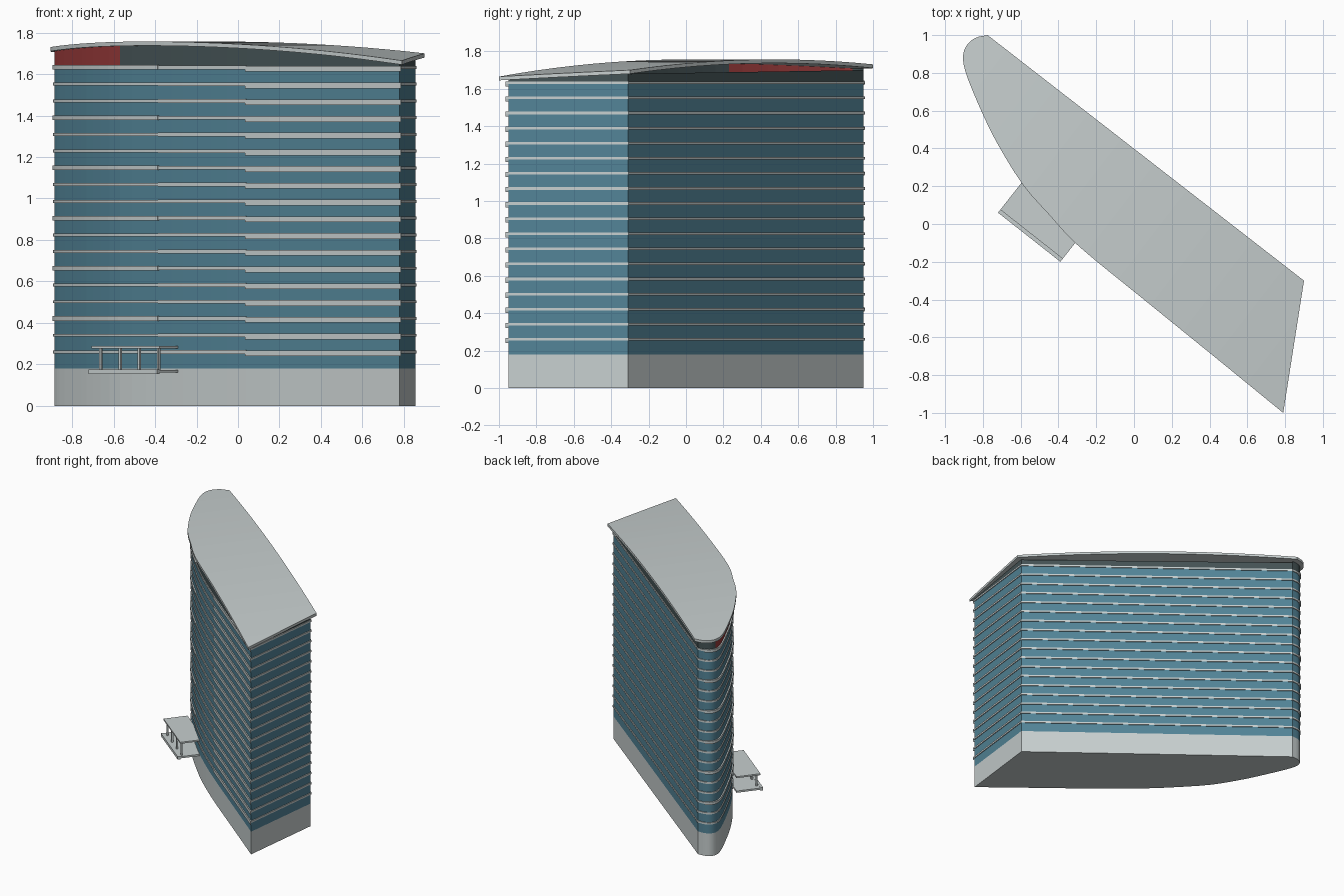
import bpy, bmesh, math
from mathutils import Vector

cube = bpy.data.objects.get("Cube")
if cube:
    bpy.data.objects.remove(cube)


def material(name, rgb):
    m = bpy.data.materials.new(name)
    m.use_nodes = True
    m.diffuse_color = (*rgb, 1)
    m.node_tree.nodes["Principled BSDF"].inputs["Base Color"].default_value = (*rgb, 1)
    return m


LIGHT = material("pale_concrete", (0.57, 0.62, 0.62))
GLASS = material("blue_glass", (0.085, 0.23, 0.31))
DARK = material("dark_slate", (0.058, 0.085, 0.09))
RED = material("red_panel", (0.30, 0.04, 0.04))

STEPS = 3


def spline(ctrl):
    """Catmull-Rom curve with STEPS points per span."""
    p = [Vector(c) for c in ctrl]
    p = [p[0] * 2 - p[1]] + p + [p[-1] * 2 - p[-2]]
    out = []
    for a, b, c, d in zip(p, p[1:], p[2:], p[3:]):
        for k in range(STEPS):
            t = k / STEPS
            out.append(0.5 * (2 * b + (c - a) * t + (2 * a - 5 * b + 4 * c - d) * t ** 2
                              + (3 * b - a - 3 * c + d) * t ** 3))
    return out + [p[-2]]


def offset(pts, dist):
    """Push a closed clockwise outline outwards with mitred corners."""
    out = []
    for i, p in enumerate(pts):
        d1 = (p - pts[i - 1]).normalized()
        d2 = (pts[(i + 1) % len(pts)] - p).normalized()
        n1, n2 = Vector((-d1.y, d1.x)), Vector((-d2.y, d2.x))
        out.append(p + (n1 + n2) * dist / (1 + n1.dot(n2)))
    return out


def add_prism(bm, pts, z0, z1):
    n = len(pts)
    low = [bm.verts.new((p.x, p.y, z0)) for p in pts]
    top = [bm.verts.new((p.x, p.y, z1)) for p in pts]
    bm.faces.new(low)
    bm.faces.new(top[::-1])
    for i in range(n):
        j = (i + 1) % n
        bm.faces.new((low[i], top[i], top[j], low[j]))


def finish(name, bm, *mats, recalc=True):
    if recalc:
        bmesh.ops.recalc_face_normals(bm, faces=bm.faces)
    me = bpy.data.meshes.new(name)
    bm.to_mesh(me)
    bm.free()
    for m in mats:
        me.materials.append(m)
    ob = bpy.data.objects.new(name, me)
    bpy.context.scene.collection.objects.link(ob)
    return ob


def prisms(name, pts, levels, mat):
    bm = bmesh.new()
    for z0, z1 in levels:
        add_prism(bm, pts, z0, z1)
    return finish(name, bm, mat)


# Plan outlines: curved front and rounded end, then the straight back and end walls
body = spline([(0.78, -0.95), (0.41, -0.655), (0.04, -0.36), (-0.20, -0.155), (-0.38, 0.02),
               (-0.57, 0.23), (-0.70, 0.44), (-0.78, 0.60), (-0.86, 0.78), (-0.885, 0.87),
               (-0.87, 0.92), (-0.83, 0.945), (-0.77, 0.95)]) + [Vector((0.855, -0.31))]
roof_plan = spline([(0.79, -1.0), (0.41, -0.69), (0.04, -0.39), (-0.29, -0.12), (-0.45, 0.05),
                    (-0.59, 0.21), (-0.72, 0.42), (-0.80, 0.58), (-0.88, 0.77), (-0.905, 0.87),
                    (-0.89, 0.94), (-0.84, 0.985), (-0.775, 1.0)]) + [Vector((0.90, -0.30))]
LONG = Vector((-0.79, 0.61))
BASE_TOP, GLASS_TOP, ROOF_THICK = 0.18, 1.636, 0.02


def roof_z(p):
    return 1.757 - 0.036 * (LONG.dot(p) - 0.365) ** 2


# Base and glazed tower
prisms("base", body, [(0, BASE_TOP)], LIGHT)
prisms("glass_tower", body, [(BASE_TOP, GLASS_TOP)], GLASS)

# Floor slabs, with deeper bands on part of the front
floors = [0.26 + 0.0807 * i for i in range(18)]
prisms("floor_slabs", offset(body, 0.006), [(z - 0.007, z + 0.007) for z in floors], LIGHT)


def band(name, first, last, out, levels):
    outer = offset(body, out)[first:last + 1]
    inner = offset(body, -0.01)[first:last + 1]
    prisms(name, outer + inner[::-1], levels, LIGHT)


band("front_spandrels", 0, 2 * STEPS, 0.008, [(z - 0.020, z + 0.008) for z in floors])
band("front_middle_slabs", 2 * STEPS, 4 * STEPS, 0.007, [(z - 0.009, z + 0.009) for z in floors])
band("curved_balconies", 4 * STEPS, 11 * STEPS, 0.010,
     [(z - 0.011, z + 0.011) for z in floors[2::3]])

# Crown wall under the roof, with one red stretch on the curve
bm = bmesh.new()
BACK = len(body) - 2
for i, p in enumerate(body):
    q = body[(i + 1) % len(body)]
    tops = [roof_z(v) - ROOF_THICK / 2 for v in (p, q)]
    if i == BACK:
        tops = [1.70, 1.68]
    f = bm.faces.new([bm.verts.new((v.x, v.y, z)) for v, z in
                      ((p, GLASS_TOP), (p, tops[0]), (q, tops[1]), (q, GLASS_TOP))])
    f.material_index = int(5 * STEPS < i + 0.5 and i < 9 * STEPS + 1)
    f.normal_update()
    if f.normal.xy.dot(Vector((p.y - q.y, q.x - p.x))) < 0:
        f.normal_flip()
finish("crown_wall", bm, DARK, RED, recalc=False)

# Arched roof: slice the flat plan across its length, then lift it onto the arc
bm = bmesh.new()
add_prism(bm, roof_plan, 0, 1)
for k in range(-11, 12):
    geom = bm.verts[:] + bm.edges[:] + bm.faces[:]
    bmesh.ops.bisect_plane(bm, geom=geom, plane_co=(*(LONG * k * 0.11), 0), plane_no=(*LONG, 0))
for v in bm.verts:
    v.co.z = roof_z(v.co.xy) - (ROOF_THICK if v.co.z < 0.5 else 0)
roof = finish("arched_roof", bm, LIGHT)

# Entrance canopy, set out along the wall direction
ALONG = Vector((0.786, -0.619))
INTO = Vector((0.619, 0.786))
CORNER = Vector((-0.72, 0.06))


def canopy_block(name, a0, a1, d0, d1, z0, z1):
    pts = [CORNER + ALONG * a + INTO * d for a, d in ((a0, d0), (a0, d1), (a1, d1), (a1, d0))]
    prisms(name, pts, [(z0, z1)], LIGHT)


canopy_block("canopy_roof", 0, 0.42, 0.02, 0.2, 0.276, 0.288)
canopy_block("canopy_floor", 0, 0.42, 0.0, 0.2, 0.160, 0.174)
canopy_block("canopy_floor_edge", 0, 0.42, 0.0, 0.02, 0.153, 0.176)
for i in range(4):
    a = 0.04 + 0.118 * i
    canopy_block("canopy_post", a, a + 0.012, 0.03, 0.042, 0.17, 0.28)
